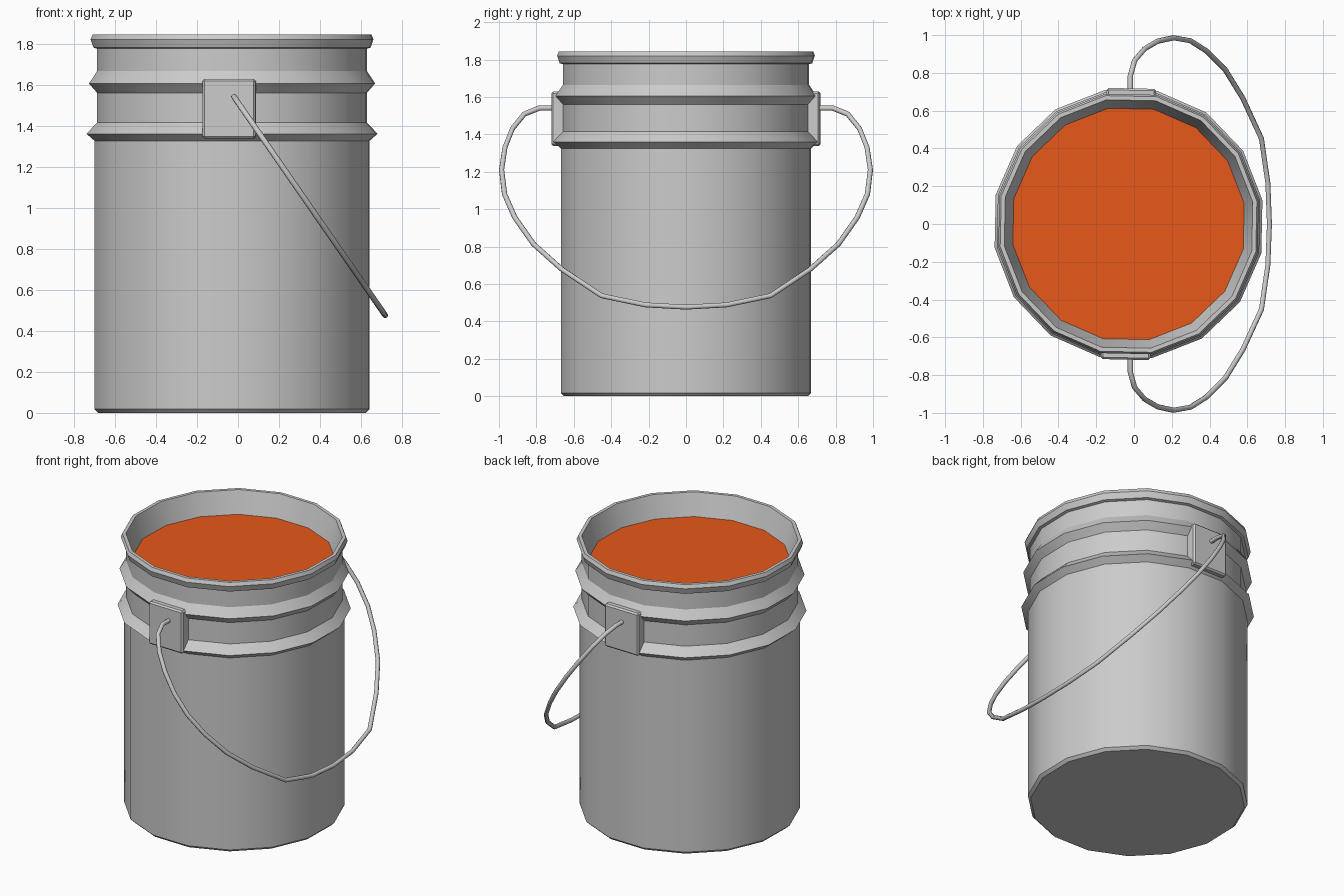
import bpy, bmesh, math
from mathutils import Matrix

if "Cube" in bpy.data.objects:
    bpy.data.objects.remove(bpy.data.objects["Cube"])

SIDES = 16
CX = -0.029                       # bucket axis sits slightly left of the origin
TWIST = math.radians(-1.2)        # small turn of bucket and plates


def finish(name, bm, smooth=True, color=None):
    bmesh.ops.recalc_face_normals(bm, faces=bm.faces)
    mesh = bpy.data.meshes.new(name)
    bm.to_mesh(mesh)
    bm.free()
    ob = bpy.data.objects.new(name, mesh)
    bpy.context.collection.objects.link(ob)
    if color:
        mat = bpy.data.materials.new(name)
        mat.diffuse_color = color
        mat.use_nodes = True
        mat.node_tree.nodes["Principled BSDF"].inputs["Base Color"].default_value = mat.diffuse_color
        mesh.materials.append(mat)
    if smooth:
        bpy.ops.object.select_all(action='DESELECT')
        ob.select_set(True)
        bpy.context.view_layer.objects.active = ob
        bpy.ops.object.shade_smooth_by_angle(angle=math.radians(30))
    return ob


def ring(bm, r, z):
    angles = [2 * math.pi * (i + 0.5) / SIDES + TWIST for i in range(SIDES)]
    return [bm.verts.new((CX + r * math.cos(a), r * math.sin(a), z)) for a in angles]


# Bucket wall: (radius, height) from the base, over the ribs and lip, down inside
profile = [
    (0.662, 0.0), (0.680, 0.018), (0.680, 1.325),
    (0.720, 1.36), (0.668, 1.415), (0.668, 1.56),
    (0.708, 1.605), (0.668, 1.665), (0.668, 1.775),
    (0.686, 1.78), (0.700, 1.82), (0.690, 1.844),
    (0.668, 1.844), (0.622, 1.695),
]
bm = bmesh.new()
rings = [ring(bm, r, z) for r, z in profile]
for a, b in zip(rings, rings[1:]):
    for i in range(SIDES):
        j = (i + 1) % SIDES
        bm.faces.new((a[i], a[j], b[j], b[i]))
bm.faces.new(rings[0][::-1])
finish("bucket", bm)

# Orange liquid surface
bm = bmesh.new()
bm.faces.new(ring(bm, 0.622, 1.697))
finish("liquid", bm, smooth=False, color=(0.8, 0.1, 0.01, 1))

# Handle mounting plates, front and back
for name, side in (("front_plate", -1), ("back_plate", 1)):
    bm = bmesh.new()
    bmesh.ops.create_cube(bm, size=1)
    bmesh.ops.scale(bm, vec=(0.26, 0.08, 0.29), verts=bm.verts)
    bmesh.ops.bevel(bm, geom=bm.edges[:], offset=0.01, segments=1, affect='EDGES')
    bmesh.ops.translate(bm, vec=(0, side * 0.678, 1.483), verts=bm.verts)
    bm.transform(Matrix.Translation((CX, 0, 0)) @ Matrix.Rotation(TWIST, 4, 'Z'))
    finish(name, bm, smooth=False)

# Wire handle: half path as (y, z), mirrored, hanging in a tilted plane
half = [
    (0.69, 1.54), (0.785, 1.54), (0.865, 1.508), (0.928, 1.43), (0.968, 1.33),
    (0.986, 1.21), (0.970, 1.08), (0.915, 0.955), (0.815, 0.813),
    (0.666, 0.68), (0.452, 0.537), (0.217, 0.488),
]
path = half + [(0, 0.476)] + [(-y, z) for y, z in reversed(half)]
curve = bpy.data.curves.new("handle", 'CURVE')
curve.dimensions = '3D'
curve.bevel_depth = 0.014
curve.bevel_resolution = 2
curve.use_fill_caps = True
spline = curve.splines.new('POLY')
spline.points.add(len(path) - 1)
for p, (y, z) in zip(spline.points, path):
    p.co = (-0.022 + (1.544 - z) * 0.692, y, z, 1)
bpy.context.collection.objects.link(bpy.data.objects.new("handle", curve))
